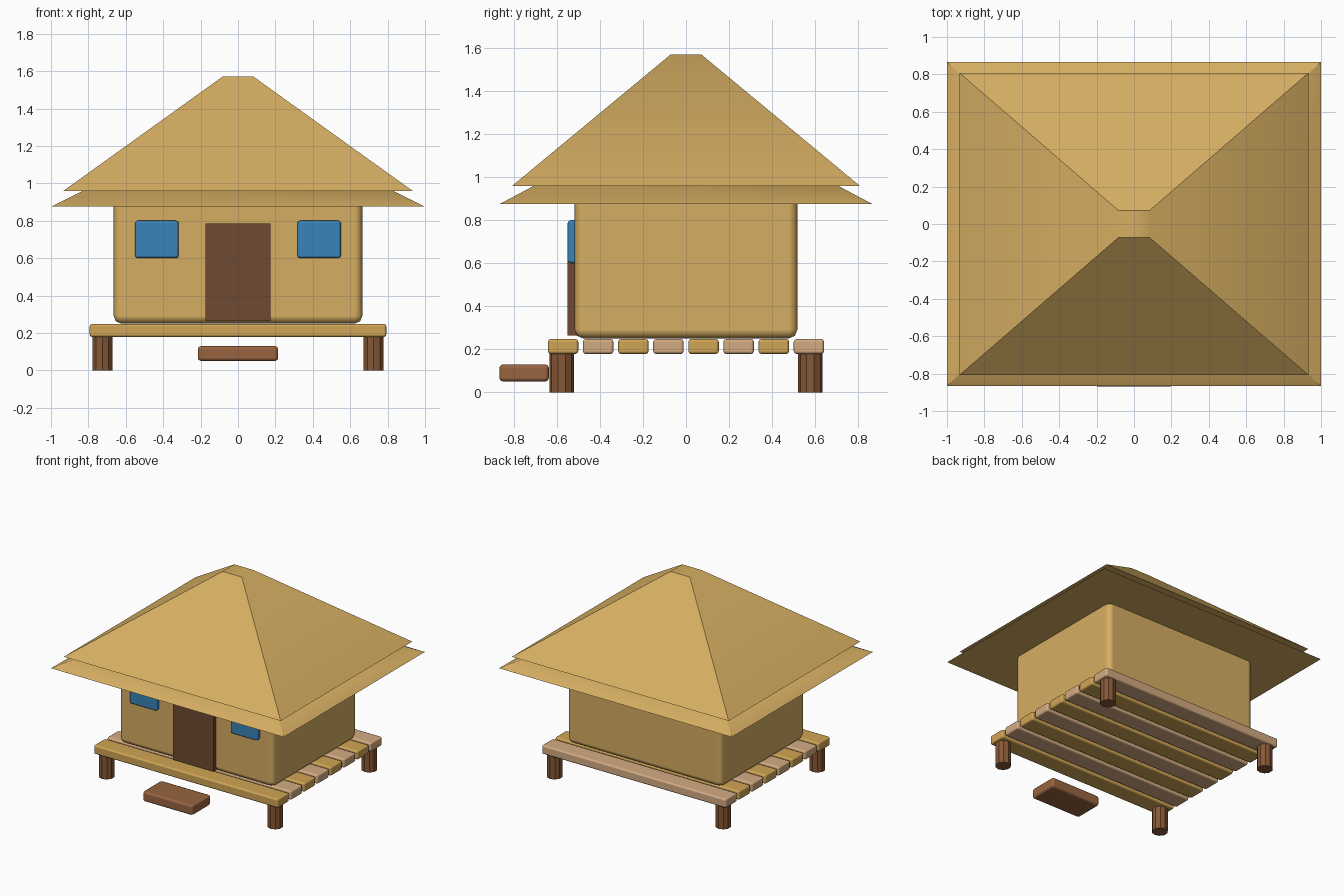
import bpy, bmesh, math
from mathutils import Matrix

if "Cube" in bpy.data.objects:
    bpy.data.objects.remove(bpy.data.objects["Cube"])


def material(name, r, g, b):
    def lin(c):
        c /= 255
        return c / 12.92 if c <= 0.04045 else ((c + 0.055) / 1.055) ** 2.4
    m = bpy.data.materials.new(name)
    m.diffuse_color = (lin(r), lin(g), lin(b), 1)
    m.use_nodes = True
    m.node_tree.nodes["Principled BSDF"].inputs["Base Color"].default_value = m.diffuse_color
    return m


STRAW = material("straw", 214, 174, 98)
GOLD_WOOD = material("golden wood", 208, 165, 85)
PALE_WOOD = material("pale wood", 212, 171, 130)
POST_WOOD = material("post brown", 134, 88, 54)
STEP_WOOD = material("step brown", 152, 100, 64)
DOOR_WOOD = material("dark brown", 112, 74, 50)
BLUE = material("window blue", 56, 132, 184)


def add_object(name, bm, mat):
    me = bpy.data.meshes.new(name)
    bmesh.ops.recalc_face_normals(bm, faces=bm.faces)
    bm.to_mesh(me)
    bm.free()
    me.materials.append(mat)
    ob = bpy.data.objects.new(name, me)
    bpy.context.collection.objects.link(ob)
    return ob


def smooth(ob, degrees):
    bpy.ops.object.select_all(action='DESELECT')
    ob.select_set(True)
    bpy.context.view_layer.objects.active = ob
    bpy.ops.object.shade_smooth_by_angle(angle=math.radians(degrees))


def box(name, x, y, z, mat, bevel=0):
    """Box from (min, max) pairs, with an optional rounded edge."""
    bm = bmesh.new()
    bmesh.ops.create_cube(bm, size=1)
    for v in bm.verts:
        v.co = [lo + (c + 0.5) * (hi - lo) for c, (lo, hi) in zip(v.co, (x, y, z))]
    ob = add_object(name, bm, mat)
    if bevel:
        for p in ob.data.polygons:
            p.use_smooth = True
        mod = ob.modifiers.new("bevel", 'BEVEL')
        mod.width, mod.segments, mod.harden_normals = bevel, 2, True
    return ob


def hip_roof(name, bottom, top):
    """Closed frustum between two (half x, half y, z) rectangles."""
    bm = bmesh.new()
    bmesh.ops.create_cube(bm, size=2)
    for v in bm.verts:
        hx, hy, z = top if v.co.z > 0 else bottom
        v.co = (v.co.x * hx, v.co.y * hy, z)
    smooth(add_object(name, bm, STRAW), 37)


# Thatched roof in two layers
hip_roof("roof_eave", (1.0, 0.867, 0.875), (0.79, 0.67, 0.98))
hip_roof("roof_main", (0.933, 0.808, 0.96), (0.083, 0.072, 1.57))

# Walls, running up into the roof
box("walls", (-0.665, 0.665), (-0.518, 0.518), (0.25, 0.93), STRAW, 0.042)

# Door and windows
box("door", (-0.175, 0.175), (-0.55, -0.50), (0.265, 0.785), DOOR_WOOD)
for side, x in (("left", (-0.55, -0.317)), ("right", (0.317, 0.55))):
    box(side + "_window", x, (-0.55, -0.50), (0.60, 0.80), BLUE, 0.014)

# Deck planks in alternating wood
for i in range(8):
    y = (i - 3.5) * 0.1633
    box(f"deck_plank_{i + 1}", (-0.793, 0.793), (y - 0.071, y + 0.071),
        (0.178, 0.248), PALE_WOOD if i % 2 else GOLD_WOOD, 0.014)

# Corner posts
for sx in (-1, 1):
    for sy in (-1, 1):
        bm = bmesh.new()
        bmesh.ops.create_cone(bm, cap_ends=True, segments=10, radius1=0.057,
                              radius2=0.057, depth=0.19,
                              matrix=Matrix.Translation((sx * 0.725, sy * 0.578, 0.095)))
        name = ("front" if sy < 0 else "back") + ("_left" if sx < 0 else "_right") + "_post"
        add_object(name, bm, POST_WOOD)

# Entrance step
box("step", (-0.215, 0.215), (-0.868, -0.637), (0.05, 0.13), STEP_WOOD, 0.018)
